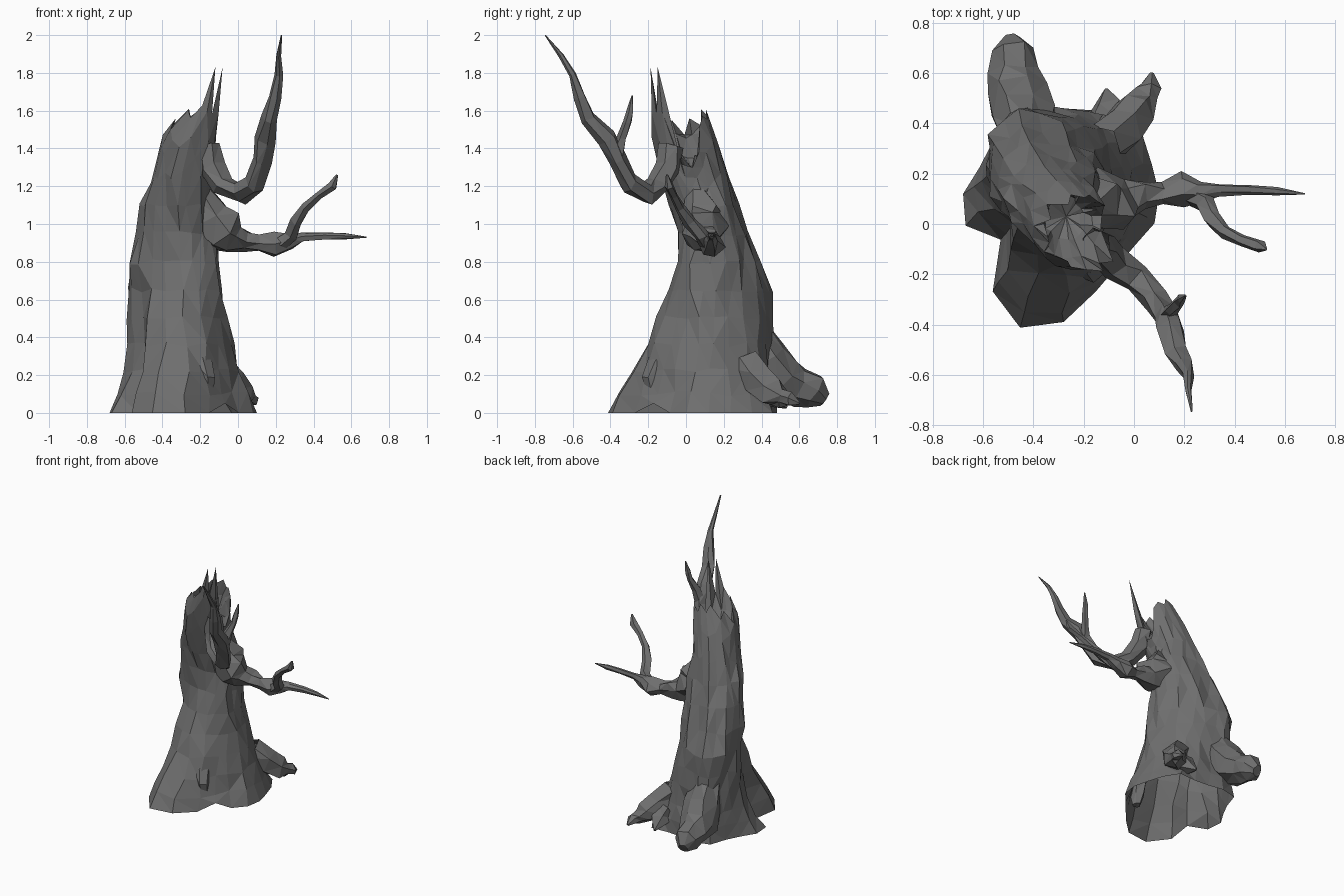
import bpy, bmesh, math, random
from mathutils import Vector

random.seed(4)
N = 20
mat = bpy.data.materials.new("dead_bark")
mat.diffuse_color = (.16, .16, .16, 1)


def jit(a):
    return Vector((random.uniform(-a, a), random.uniform(-a, a), random.uniform(-a, a)))


def finish(bm, name):
    bmesh.ops.recalc_face_normals(bm, faces=bm.faces)
    bmesh.ops.triangulate(bm, faces=bm.faces, quad_method='SHORT_EDGE')
    me = bpy.data.meshes.new(name)
    bm.to_mesh(me)
    bm.free()
    me.materials.append(mat)
    ob = bpy.data.objects.new(name, me)
    bpy.context.collection.objects.link(ob)
    return ob


def bridge(bm, a, b):
    n = len(a)
    for i in range(n):
        bm.faces.new((a[i], a[(i + 1) % n], b[(i + 1) % n], b[i]))


# Gnarled tube along points (x, y, z, radius), open where it starts in the wood
def limb(name, pts, sides=6, rough=0.2):
    bm = bmesh.new()
    P = [Vector(p[:3]) for p in pts]
    rings, side = [], None
    for k, p in enumerate(P):
        d = (P[min(k + 1, len(P) - 1)] - P[max(k - 1, 0)]).normalized()
        if side is None:
            side = d.orthogonal()
        side = (side - d * side.dot(d)).normalized()
        up = d.cross(side)
        r, ring = pts[k][3], []
        for i in range(sides):
            a = 2 * math.pi * i / sides
            v = p + (side * math.cos(a) + up * math.sin(a)) * r + jit(r * rough)
            v.z = min(max(v.z, 0.0), 2.0)
            ring.append(bm.verts.new(v))
        if rings:
            bridge(bm, rings[-1], ring)
        rings.append(ring)
    bm.faces.new(rings[-1])
    return finish(bm, name)


# Trunk cross-section extents: z, x min, x max, y min, y max
CORE = [(0, -.52, -.05, -.10, .44), (.22, -.54, -.04, -.10, .44),
        (.40, -.56, -.05, -.08, .45), (.60, -.60, -.08, -.07, .47),
        (.80, -.59, -.09, -.05, .38), (.95, -.555, -.10, -.05, .32),
        (1.10, -.515, -.13, -.08, .275), (1.25, -.46, -.14, -.13, .23),
        (1.40, -.42, -.10, -.17, .185), (1.50, -.385, -.09, -.18, .15),
        (1.60, -.31, -.09, -.18, .11), (1.84, -.20, -.07, -.19, .0)]
# Root flare radius and broken rim height, every 18 degrees from +x
FLARE = [.38, .37, .39, .42, .35, .34, .38, .41, .35, .35,
         .40, .41, .31, .48, .56, .51, .41, .36, .35, .38]
RIM = [1.30, 1.38, 1.52, 1.57, 1.55, 1.61, 1.57, 1.61, 1.52, 1.56,
       1.47, 1.55, 1.50, 1.60, 1.56, 1.63, 1.83, 1.58, 1.83, 1.32]


def core(z):
    for a, b in zip(CORE, CORE[1:]):
        if z <= b[0]:
            t = (z - a[0]) / (b[0] - a[0])
            return [a[j] + (b[j] - a[j]) * t for j in range(1, 5)]
    return CORE[-1][1:]


def trunk_point(i, z, scale=1.0):
    a = 2 * math.pi * i / N
    x0, x1, y0, y1 = core(z)
    dx, dy = (x1 - x0) / 2 * scale * math.cos(a), (y1 - y0) / 2 * scale * math.sin(a)
    # the lower trunk is narrower along one diagonal
    k = min(1.0, max(0.0, (1.05 - z) / .4))
    u, v = (dx + dy) / 2 * (1 - .17 * k), (dx - dy) / 2 * (1 + .12 * k)
    p = Vector(((x0 + x1) / 2 + u + v, (y0 + y1) / 2 + u - v, z))
    power = 1.3 if 13 <= i <= 16 else 2.6
    w = max(0.0, 1 - z / .75) ** power
    q = Vector((-.28 + FLARE[i] * math.cos(a), .12 + FLARE[i] * math.sin(a), z))
    return p.lerp(q, w)


# Trunk: flared open base, ridged bark, jagged hollow top
bm = bmesh.new()
prev = None
ridge = [random.uniform(-.035, .03) for _ in range(N)]
for z in (0, .1, .22, .36, .5, .65, .8, .95, 1.1):
    ring = []
    for i in range(N):
        p = trunk_point(i, z, 1 + ridge[i])
        if z > 0:
            p += jit(.015)
        elif i == 17:
            p.z = .05
        ring.append(bm.verts.new(p))
    if prev:
        bridge(bm, prev, ring)
    prev = ring
for t in (.33, .68, 1.0):
    ring = []
    for i in range(N):
        p = trunk_point(i, 1.1 + t * (RIM[i] - 1.1), 1 + ridge[i])
        ring.append(bm.verts.new(p + jit(.009 if t < 1 else .003)))
    bridge(bm, prev, ring)
    prev = ring
for s, top in ((.78, 1.48), (.5, 1.36)):
    ring = [bm.verts.new(trunk_point(i, min(RIM[i] - .02, top), s) + jit(.012)) for i in range(N)]
    bridge(bm, prev, ring)
    prev = ring
tip = bm.verts.new((-.27, .03, 1.3))
for i in range(N):
    bm.faces.new((prev[i], prev[(i + 1) % N], tip))
finish(bm, "trunk")

# Right branch flaring out of the trunk, with its fork
limb("right_branch", [(-.20, .05, 1.17, .06), (-.155, .07, 1.04, .11), (-.09, .09, .965, .12),
                      (-.03, .11, .93, .085), (.04, .12, .91, .058), (.11, .12, .895, .048),
                      (.19, .135, .888, .066), (.27, .13, .915, .045), (.34, .135, .93, .024),
                      (.46, .135, .937, .02), (.57, .13, .937, .017), (.68, .12, .93, .003)])
limb("right_branch_twig", [(.24, .11, .90, .045), (.29, .08, .94, .04), (.31, .02, 1.01, .033),
                           (.36, -.03, 1.09, .025), (.43, -.065, 1.15, .022),
                           (.50, -.09, 1.2, .028), (.525, -.10, 1.26, .006)], 5)

# Front branch hooking upward, with its twig
limb("front_branch", [(-.155, -.08, 1.42, .06), (-.13, -.10, 1.30, .07), (-.08, -.155, 1.205, .065),
                      (.01, -.21, 1.16, .057), (.085, -.30, 1.215, .054), (.125, -.37, 1.34, .052),
                      (.145, -.42, 1.45, .054), (.17, -.52, 1.56, .045), (.20, -.565, 1.67, .034),
                      (.215, -.60, 1.79, .022), (.215, -.66, 1.89, .014), (.23, -.745, 2.0, .004)])
limb("front_branch_twig", [(.13, -.36, 1.38, .04), (.15, -.34, 1.46, .03),
                           (.18, -.31, 1.54, .024), (.19, -.295, 1.6, .02),
                           (.205, -.285, 1.68, .004)], 5)

# Roots at the back
limb("back_left_root", [(-.43, .33, .46, .09), (-.44, .42, .29, .13), (-.47, .51, .17, .125),
                        (-.48, .60, .135, .105), (-.48, .68, .11, .09), (-.49, .735, .07, .04)],
     7, .12)
limb("back_right_root", [(-.13, .31, .26, .09), (-.05, .39, .16, .10), (.015, .46, .10, .08),
                         (.05, .51, .08, .05), (.065, .55, .07, .04), (.07, .60, .05, .008)])
limb("back_root_prong", [(-.11, .40, .13, .08), (-.10, .46, .08, .06), (-.11, .535, .03, .01)], 5)

# Low bark knot at the front
limb("front_knot", [(-.22, -.10, .36, .03), (-.19, -.16, .27, .055), (-.17, -.18, .17, .06),
                    (-.16, -.17, .08, .03)], 6, .25)
